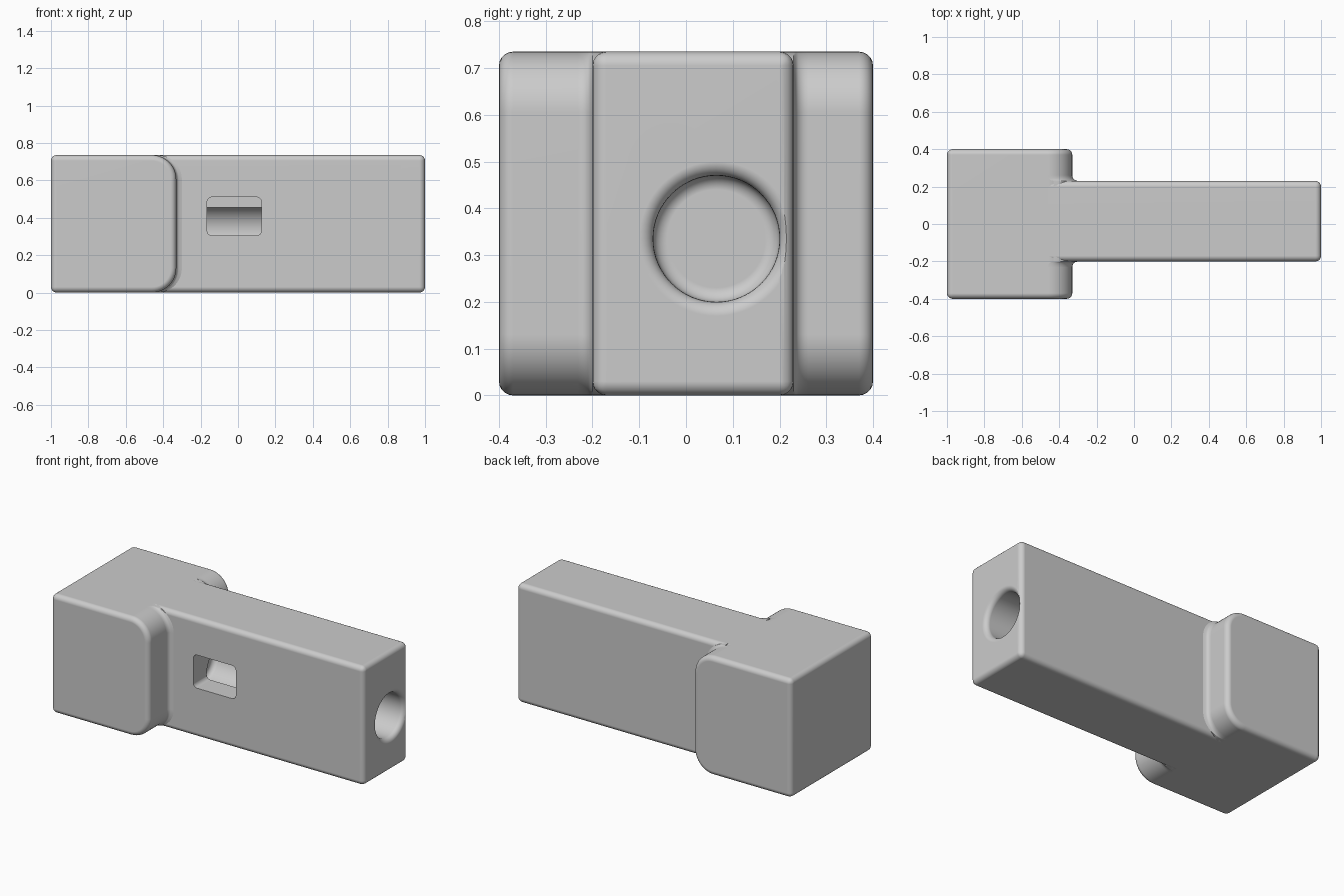
import bpy, bmesh
from math import sin, cos, pi, sqrt

if "Cube" in bpy.data.objects:
    bpy.data.objects.remove(bpy.data.objects["Cube"], do_unlink=True)

H = 0.735                    # full height
R = 0.03                     # edge rounding
HEAD_X, CORNER = -0.33, 0.13
SIDES = {"front": (-1, -0.20), "back": (1, 0.23)}

grey = bpy.data.materials.new("light grey")
grey.use_nodes = True
grey.diffuse_color = (0.6, 0.6, 0.6, 1)
grey.node_tree.nodes["Principled BSDF"].inputs["Base Color"].default_value = (0.6, 0.6, 0.6, 1)


def finish(bm, name):
    bmesh.ops.recalc_face_normals(bm, faces=bm.faces)
    mesh = bpy.data.meshes.new(name)
    bm.to_mesh(mesh)
    bm.free()
    mesh.materials.append(grey)
    ob = bpy.data.objects.new(name, mesh)
    bpy.context.collection.objects.link(ob)
    return ob


def activate(ob):
    bpy.ops.object.select_all(action='DESELECT')
    ob.select_set(True)
    bpy.context.view_layer.objects.active = ob


def smooth(ob):
    activate(ob)
    bpy.ops.object.shade_smooth_by_angle(angle=0.6)
    mod = ob.modifiers.new("even shading", 'WEIGHTED_NORMAL')
    mod.keep_sharp = True


def loft(rings):
    """Closed solid through matching rings of points."""
    bm = bmesh.new()
    loops = [[bm.verts.new(p) for p in ring] for ring in rings]
    n = len(loops[0])
    for a, b in zip(loops, loops[1:]):
        for i in range(n):
            j = (i + 1) % n
            bm.faces.new((a[i], a[j], b[j], b[i]))
    bm.faces.new(loops[0])
    bm.faces.new(loops[-1])
    bmesh.ops.recalc_face_normals(bm, faces=bm.faces)
    return bm


def round_edges(bm, rule, radius):
    edges = [e for e in bm.edges if e.calc_face_angle(0) > 0.5 and rule(e)]
    bmesh.ops.bevel(bm, geom=edges, offset=radius, offset_type='OFFSET',
                    segments=5, profile=0.5, affect='EDGES')


def box(x0, x1, y0, y1, z0, z1):
    return loft([[(x, y0, z0), (x, y1, z0), (x, y1, z1), (x, y0, z1)] for x in (x0, x1)])


def head_curve(steps=12):
    """Rounded end of the head, bottom to top, as (x, z) points."""
    cx = HEAD_X - CORNER
    turns = [i / steps * pi / 2 for i in range(steps + 1)]
    low = [(cx + CORNER * sin(t), CORNER - CORNER * cos(t)) for t in turns]
    return low + [(x, H - z) for x, z in reversed(low)]


# Wide head with a rounded outline
outline = head_curve() + [(-1, H), (-1, 0)]
bm = loft([[(x, y, z) for x, z in outline] for y in (-0.4, 0.4)])
round_edges(bm, lambda e: True, R)
smooth(finish(bm, "head"))

# Narrow bar, left square where it enters the head
start = HEAD_X - CORNER
bm = box(start, 1, SIDES["front"][1], SIDES["back"][1], 0, H)
round_edges(bm, lambda e: max(v.co.x for v in e.verts) > 0, R)
bar = finish(bm, "bar")

# Bore cutter with a flared mouth and a rounded bottom
BORE_Y, BORE_Z, BORE_R = 0.065, 0.335, 0.135
END = -0.3
arc = [i / 6 * pi / 2 for i in range(7)]
profile = [(1.03, BORE_R + R)]
profile += [(1 - R + R * cos(t), BORE_R + R - R * sin(t)) for t in arc]
profile += [(END + R - R * sin(t), BORE_R - R + R * cos(t)) for t in arc]
bore = finish(loft([[(x, BORE_Y + r * cos(k * pi / 32), BORE_Z + r * sin(k * pi / 32))
                     for k in range(64)] for x, r in profile]), "bore_cutter")

# Window cutter that opens the front into the bore
bm = box(-0.165, 0.125, -0.3, 0.003, 0.305, 0.51)
round_edges(bm, lambda e: abs(e.verts[0].co.y - e.verts[1].co.y) > 0.1, 0.025)
window = finish(bm, "window_cutter")

for cutter in (bore, window):
    activate(bar)
    mod = bar.modifiers.new("cut", 'BOOLEAN')
    mod.operation, mod.solver, mod.object = 'DIFFERENCE', 'EXACT', cutter
    bpy.ops.object.modifier_apply(modifier=mod.name)
for cutter in (bore, window):
    bpy.data.objects.remove(cutter, do_unlink=True)
smooth(bar)

# Concave fillets where the bar sides meet the head
for name, (s, side) in SIDES.items():
    rings = [(side - s * R, R)]
    for i in range(7):
        t = R * i / 6
        rings.append((side + s * t, R - sqrt(R * R - (R - t) ** 2)))
    bm = loft([[(x + d, y, z) for x, z in head_curve()] for y, d in rings])
    smooth(finish(bm, name + "_fillet"))
